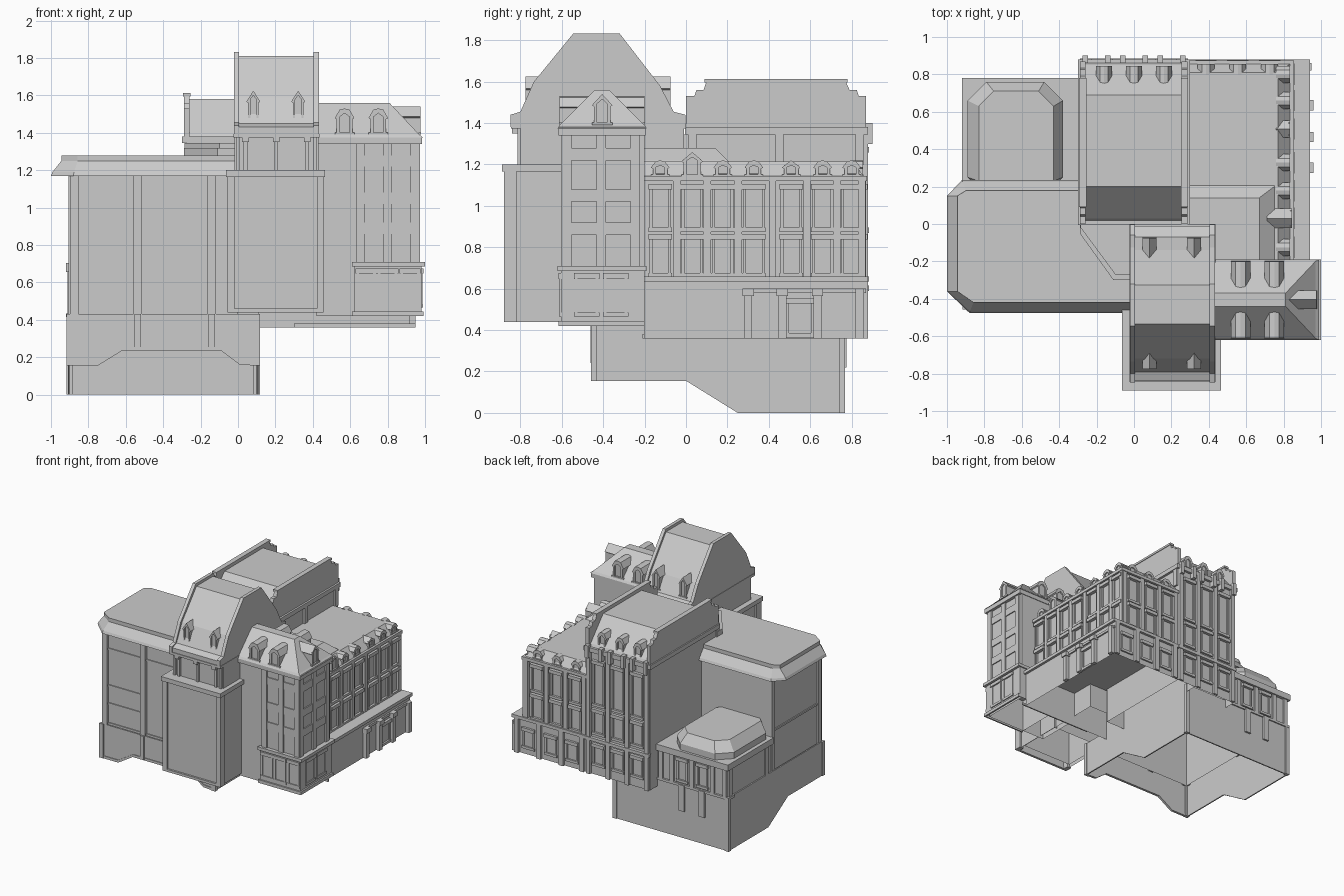
import bpy, bmesh

if "Cube" in bpy.data.objects:
    bpy.data.objects.remove(bpy.data.objects["Cube"])

parts = {}


def prism(name, pts, axis, a, b, skip_bottom=False):
    """Extrude a 2D polygon along an axis: x uses (y,z), y uses (x,z), z uses (x,y)."""
    bm = parts.setdefault(name, bmesh.new())
    place = {'x': lambda p, t: (t, p[0], p[1]), 'y': lambda p, t: (p[0], t, p[1]),
             'z': lambda p, t: (p[0], p[1], t)}[axis]
    r0 = [bm.verts.new(place(p, a)) for p in pts]
    r1 = [bm.verts.new(place(p, b)) for p in pts]
    n = len(pts)
    for i in range(n):
        bm.faces.new((r0[i], r0[(i + 1) % n], r1[(i + 1) % n], r1[i]))
    bm.faces.new(r1)
    if not skip_bottom:
        bm.faces.new(r0)


def box(name, x0, x1, y0, y1, z0, z1, hollow=False):
    prism(name, [(x0, y0), (x1, y0), (x1, y1), (x0, y1)], 'z', z0, z1, hollow)


def loft(name, rings):
    """Stack of (polygon, z) rings, capped top and bottom."""
    bm = parts.setdefault(name, bmesh.new())
    vs = [[bm.verts.new((x, y, z)) for x, y in poly] for poly, z in rings]
    n = len(vs[0])
    for a, b in zip(vs, vs[1:]):
        for i in range(n):
            bm.faces.new((a[i], a[(i + 1) % n], b[(i + 1) % n], b[i]))
    bm.faces.new(vs[0])
    bm.faces.new(vs[-1])


def rect(x0, x1, y0, y1):
    return [(x0, y0), (x1, y0), (x1, y1), (x0, y1)]


def octagon(x0, x1, y0, y1, c):
    return [(x0 + c, y0), (x1 - c, y0), (x1, y0 + c), (x1, y1 - c),
            (x1 - c, y1), (x0 + c, y1), (x0, y1 - c), (x0, y0 + c)]


def slab(name, axis, plane, d, u0, u1, z0, z1):
    """Box standing proud of a facade plane by d (signed)."""
    a, b = sorted((plane, plane + d))
    if axis == 'x':
        box(name, a, b, u0, u1, z0, z1)
    else:
        box(name, u0, u1, a, b, z0, z1)


def windows(name, axis, plane, s, centres, w, floors):
    """Frames, sills and lintels for rows of windows; s is signed depth scale."""
    for c in centres:
        for z0, z1 in floors:
            for k in (-1, 1):
                slab(name, axis, plane, s * .014, c + k * w / 2 - .007, c + k * w / 2 + .007, z0, z1)
            slab(name, axis, plane, s * .02, c - w / 2 - .012, c + w / 2 + .012, z0 - .015, z0 + .005)
            slab(name, axis, plane, s * .03, c - w / 2 - .012, c + w / 2 + .012, z1 - .012, z1 + .015)


def strips(name, axis, plane, d, centres, w, z0, z1):
    for c in centres:
        slab(name, axis, plane, d, c - w / 2, c + w / 2, z0, z1)


def dormer(name, axis, front, back, c, w, z0, z1, pointed=False):
    """Dormer with an overhanging pointed or segmental roof and raised jambs."""
    h, e = w / 2, z0 + (z1 - z0) * .72
    s = .01 if front > back else -.01
    g, m = h + .01, (z1 + e - .012) / 2 if pointed else z1 - .006
    prism(name, [(c - h, z0), (c + h, z0), (c + h, e - .005), (c + h * .5, m - .008), (c, z1 - .012),
                 (c - h * .5, m - .008), (c - h, e - .005)], axis, front, back)
    prism(name, [(c - g, e - .012), (c - g * .5, m), (c, z1), (c + g * .5, m), (c + g, e - .012),
                 (c + g * .8, e - .018), (c, z1 - .025), (c - g * .8, e - .018)], axis, front + s, back)
    for k in (-1, 1):
        slab(name, axis, front, s, c + k * h * .8 - w * .1, c + k * h * .8 + w * .1, z0, e)
    slab(name, axis, front, s * 1.3, c - g, c + g, z0, z0 + .012)


# Sloping basement: open shell following the falling ground
side = [(-.45, .155), (0, .155), (.25, 0), (.76, 0), (.76, .43), (-.45, .43)]
prism('basement_side_walls', side, 'x', -.91, -.9)
prism('basement_side_walls', side, 'x', .1, .11)
front = [(-.91, .16), (-.75, .16), (-.62, .24), (-.09, .24), (.01, .165), (.11, .16), (.11, .43), (-.91, .43)]
prism('basement_front_wall', front, 'y', -.45, -.44)
for (xa, za), (xb, zb) in zip(front[:5], front[1:6]):
    prism('basement_front_trim', [(xa, za - .005), (xb, zb - .005), (xb, zb + .015), (xa, za + .015)], 'y', -.455, -.435)
box('basement_back_wall', -.91, .11, .75, .76, 0, .43)
strips('basement_front_piers', 'y', -.45, -.012, [-.535, -.14], .035, .24, .43)
for x in (-.9, .1):
    box('basement_corner_piers', x - .018, x + .018, -.458, -.43, .155, .43)
    box('basement_corner_piers', x - .018, x + .018, .74, .768, 0, .43)
strips('basement_back_drops', 'y', .76, .015, [-.68, -.5], .05, .22, .43)

# Large hall on the left with a chamfered roof
box('hall_walls', -.89, 0, -.43, .2, .42, 1.18, True)
strips('hall_front_piers', 'y', -.43, -.02, [-.875, -.535, -.14], .045, .42, 1.18)
strips('hall_side_piers', 'x', -.89, -.015, [-.415, .18], .04, .42, 1.18)
for z in (.43, .59, .735, 1.03):
    slab('hall_bands', 'y', -.43, -.008, -.88, -.14 if z > 1 or z < .5 else -.54, z, z + .015)
slab('hall_bands', 'x', -.89, -.008, -.43, .2, .735, .75)


def hall_ring(i):
    return [(-.88 + .4 * i, -.475 + i), (0, -.475 + i), (0, .235 - i), (-.92 + .4 * i, .235 - i),
            (-1 + i, .15), (-1 + i, -.36)]


loft('hall_roof', [(hall_ring(0), 1.17), (hall_ring(.008), 1.19), (hall_ring(.055), 1.25),
                   (hall_ring(.055), 1.28)])
nook = [(-.29, .02), (-.29, -.05), (-.11, -.3), (0, -.3), (0, .02)]
prism('link_roof', nook, 'z', 1.2, 1.32)
prism('link_roof_cap', [(-.285, .02), (-.285, -.02), (-.1, -.27), (0, -.27), (0, .02)], 'z', 1.32, 1.345)

# Small low block at back left
box('annex_walls', -.9, -.28, .2, .755, .42, .66, True)
box('annex_cornice', -.92, -.28, .2, .78, .655, .705)
strips('annex_piers', 'y', .755, .015, [-.88, -.77, -.59, -.41, -.31], .035, .42, .66)
strips('annex_piers', 'x', -.9, -.012, [.27, .73], .035, .42, .66)
windows('annex_windows', 'y', .755, .7, [-.68, -.5], .08, [(.46, .63)])
loft('annex_roof', [(octagon(-.89, -.38, .15, .76, .1), .70), (octagon(-.89, -.38, .15, .76, .1), .755),
                    (octagon(-.83, -.43, .15, .71, .08), .83)])
box('basement_cap', -.92, -.28, .69, .77, .415, .435)

# Tall gabled block at the rear centre
box('rear_block_walls', -.28, .28, .01, .86, .36, 1.36, True)
prism('rear_block_roof', [(.01, 1.36), (.03, 1.4), (.2, 1.58), (.69, 1.58), (.85, 1.4), (.87, 1.36)], 'x', -.26, .26)
gable = [(.0, 1.36), (.0, 1.53), (.04, 1.53), (.05, 1.56), (.085, 1.56), (.1, 1.605), (.77, 1.605), (.79, 1.56),
         (.825, 1.56), (.835, 1.53), (.87, 1.53), (.87, 1.36)]
for x in (-.29, .255):
    prism('rear_block_gables', gable, 'x', x, x + .03)
box('rear_gable_coping', -.295, -.255, .09, .78, 1.595, 1.612)
box('rear_gable_coping', .25, .29, .09, .78, 1.595, 1.612)
box('rear_block_cornice', -.3, .3, -.005, .88, 1.345, 1.38)
strips('rear_cornice_brackets', 'y', .86, .04, [-.26, -.14, -.06, .06, .14, .26], .03, 1.3, 1.4)
for x in (-.16, 0, .16):
    dormer('rear_dormers', 'y', .835, .73, x, .065, 1.39, 1.51)
strips('rear_piers', 'y', .86, .02, [-.26, -.085, .085, .26], .035, .36, 1.35)
windows('rear_windows', 'y', .86, .8, [-.172, 0, .172], .09, [(.45, .6), (.7, .88), (.93, 1.27)])
slab('rear_string_course', 'y', .86, .025, -.29, .29, .635, .66)
strips('rear_side_piers', 'x', .28, .015, [.03, .45, .84], .04, 1.2, 1.35)

# East wing: ground storey, upper storeys and mansard
box('wing_ground_walls', .11, .92, -.2, .86, .36, .65, True)
box('wing_terrace', .82, .94, -.2, .88, .635, .66)
box('wing_terrace', .28, .82, .84, .88, .635, .66)
slab('wing_string_course', 'x', .92, .012, .28, .87, .58, .6)
strips('wing_ground_piers', 'x', .92, .03, [.3, .465, .635, .84], .04, .36, .6)
strips('wing_ground_piers', 'x', .92, .04, [.3, .465, .635], .055, .565, .6)
strips('wing_ground_piers', 'y', .86, .02, [.32, .5, .7, .9], .04, .36, .64)
windows('wing_ground_windows', 'x', .92, .7, [.55], .12, [(.38, .54)])
windows('wing_ground_windows', 'y', .86, .6, [.41, .6, .8], .09, [(.42, .56)])
slab('wing_ground_front_strip', 'y', -.2, -.01, .3, .95, .36, .38)
box('wing_walls', .0, .83, -.2, .85, .64, 1.14, True)
bays = [-.125, .03, .178, .328, .508, .66, .8]
floors = [(.67, .85), (.89, 1.09)]
windows('wing_windows', 'x', .83, .9, bays, .09, floors)
strips('wing_piers', 'x', .83, .02, [-.045, .103, .253, .418, .584, .73, .85], .035, .66, 1.13)
back_bays = [.385, .555, .725]
windows('wing_windows', 'y', .85, .9, back_bays, .09, floors)
strips('wing_piers', 'y', .85, .02, [.305, .47, .64, .82], .035, .66, 1.13)
box('wing_cornice', .28, .855, -.2, .875, 1.12, 1.145)
loft('wing_mansard', [(rect(.0, .84, -.2, .86), 1.14), (rect(.0, .77, -.2, .81), 1.215)])
loft('wing_raised_roof', [(rect(.2, .76, -.2, .22), 1.2), (rect(.2, .75, -.2, .2), 1.22),
                          (rect(.2, .67, -.2, .14), 1.28)])
for i, y in enumerate(bays):
    if i == 1:
        dormer('wing_dormers', 'x', .835, .71, y, .085, 1.14, 1.26, True)
    else:
        dormer('wing_dormers', 'x', .825, .76, y, .07, 1.14, 1.22, i == 4)
for x in back_bays:
    dormer('wing_dormers', 'y', .845, .8, x, .07, 1.14, 1.22)

# Front tower with steep roof between gables
box('tower_walls', -.02, .43, -.8, -.01, .45, 1.4, True)
box('tower_bay', -.04, .445, -.865, -.42, .44, 1.18, True)
for x in (-.037, .44):
    box('tower_bay_piers', x - .018, x + .018, -.88, -.82, .44, 1.17)
slab('tower_bay_plinth', 'y', -.86, -.02, -.055, .458, .44, .46)
box('tower_bay_cap', -.065, .465, -.89, -.42, 1.165, 1.2)
strips('tower_piers', 'y', -.8, -.015, [.0, .04, .205, .37, .41], .02, 1.2, 1.38)
strips('tower_brackets', 'y', -.8, -.04, [.04, .205, .37], .035, 1.35, 1.39)
box('tower_cornice', -.025, .435, -.845, -.0, 1.375, 1.395)
slope = [(-.84, 1.39), (-.84, 1.43), (-.79, 1.45), (-.72, 1.59), (-.535, 1.81), (-.325, 1.81), (-.14, 1.57),
         (-.07, 1.45), (-.01, 1.43), (-.01, 1.39)]
prism('tower_roof', slope, 'x', -.015, .425)
coping = [(-.848, 1.38), (-.848, 1.44), (-.8, 1.455), (-.735, 1.6), (-.545, 1.832), (-.32, 1.832), (-.125, 1.58),
          (-.06, 1.455), (-.003, 1.44), (-.003, 1.38)]
for x in (-.022, .405):
    prism('tower_gables', coping, 'x', x, x + .027)
for x in (.082, .322):
    dormer('tower_dormers', 'y', -.765, -.66, x, .055, 1.46, 1.625, True)
    dormer('tower_dormers', 'y', -.085, -.19, x, .055, 1.46, 1.625, True)

# South-east pavilion
box('pavilion_walls', .42, .96, -.59, -.2, .42, 1.35, True)
box('pavilion_base', .62, .98, -.605, -.2, .42, .7, True)
box('pavilion_base_cap', .61, 1.0, -.62, -.19, .685, .71)
slab('pavilion_base_plinth', 'y', -.605, -.012, .61, .992, .42, .445)
slab('pavilion_base_plinth', 'x', .98, .012, -.617, -.2, .42, .445)
windows('pavilion_base_panels', 'y', -.605, -.4, [.685, .8, .92], .09, [(.48, .66)])
windows('pavilion_base_panels', 'x', .98, .4, [-.48, -.34], .1, [(.48, .66)])
for axis, plane, s, c in (('y', -.59, -1, .8), ('x', .96, 1, -.41)):
    o = .145 if axis == 'y' else .165
    strips('pavilion_piers', axis, plane, s * .013, [c - o, c, c + o], .045, .7, 1.34)
    for z in (.86, 1.02, 1.22):
        slab('pavilion_spandrels', axis, plane, s * .008, c - o, c + o, z, z + .06)
box('pavilion_cornice', .42, .985, -.615, -.195, 1.34, 1.38)
loft('pavilion_roof', [(rect(.42, .99, -.62, -.19), 1.375), (rect(.42, .97, -.61, -.2), 1.39),
                       (rect(.42, .81, -.44, -.37), 1.56)])
for x in (.57, .75):
    dormer('pavilion_dormers', 'y', -.6, -.47, x, .085, 1.39, 1.53)
    dormer('pavilion_dormers', 'y', -.21, -.34, x, .085, 1.39, 1.53)
dormer('pavilion_dormers', 'x', .965, .83, -.405, .08, 1.39, 1.54, True)

# Turn every gathered part into an object
for name, bm in parts.items():
    bmesh.ops.recalc_face_normals(bm, faces=bm.faces[:])
    mesh = bpy.data.meshes.new(name)
    bm.to_mesh(mesh)
    bm.free()
    bpy.context.collection.objects.link(bpy.data.objects.new(name, mesh))
